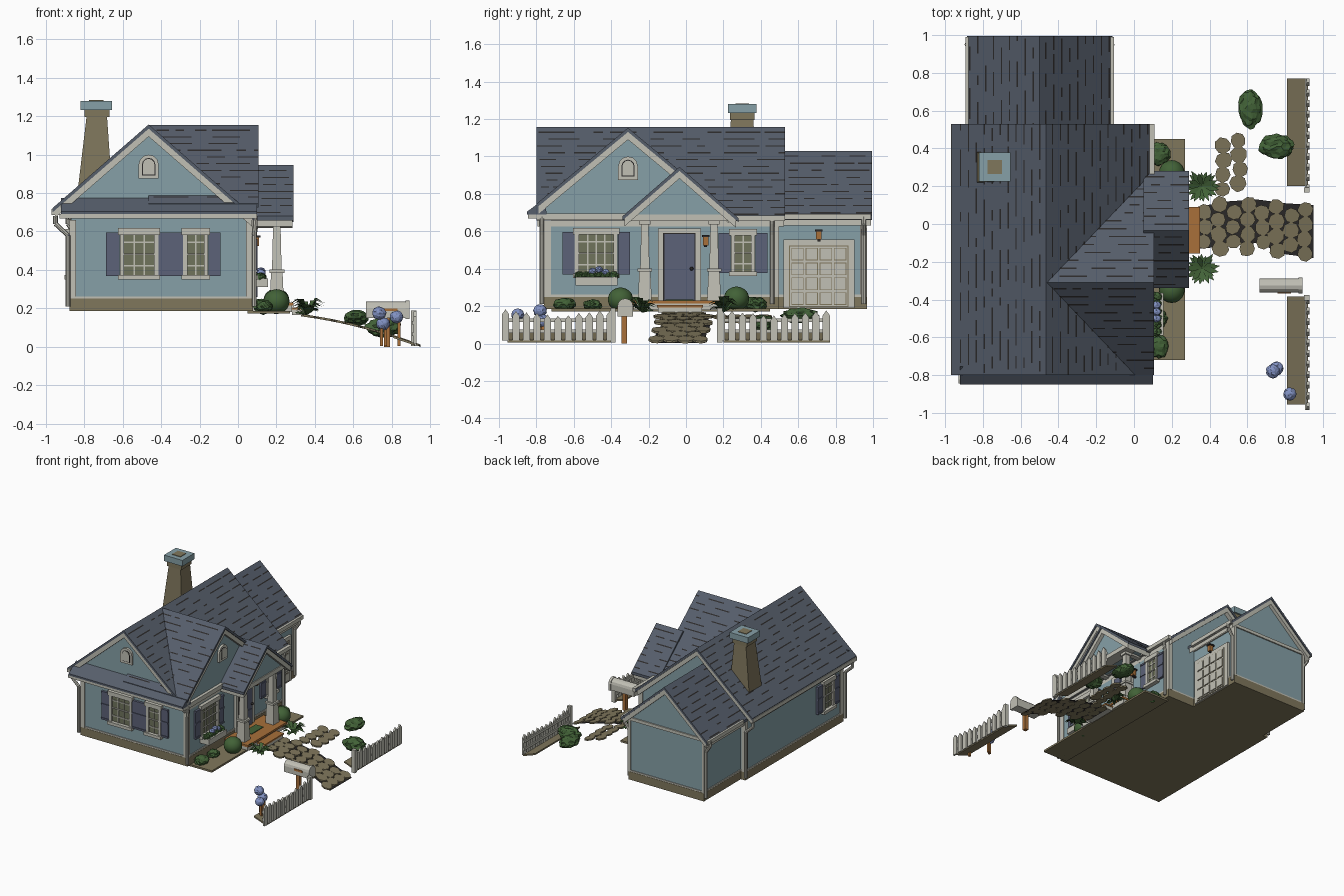
import bpy, bmesh, math, random
from mathutils import Vector, Matrix

if "Cube" in bpy.data.objects:
    bpy.data.objects.remove(bpy.data.objects["Cube"])
random.seed(4)

def material(name, r, g, b):
    m = bpy.data.materials.new(name)
    m.diffuse_color = [((c / 255 + .055) / 1.055) ** 2.4 for c in (r, g, b)] + [1]
    m.use_nodes = True
    m.node_tree.nodes["Principled BSDF"].inputs["Base Color"].default_value = m.diffuse_color
    return m
WALL = material("wall blue", 134, 160, 167)
ROOF = material("roof slate", 86, 94, 107)
TRIM = material("trim cream", 193, 192, 181)
STONE = material("stone tan", 128, 119, 92)
LEAF = material("leaf green", 66, 98, 55)
SHUT = material("shutter blue grey", 92, 98, 120)
WOOD = material("orange wood", 168, 112, 58)
BLOOM = material("blossom blue", 130, 146, 195)
GLASS = material("window olive", 112, 116, 92)
DARK = material("ink dark", 44, 42, 42)
parts = {}

def part(name, mat, smooth=False):
    return parts.setdefault(name, (bmesh.new(), mat, smooth))[0]

def frustum(name, mat, lo, hi):
    """lo/hi = (x0, x1, y0, y1, z)"""
    bm = part(name, mat)
    v = [bm.verts.new((x, y, r[4])) for r in (lo, hi)
         for x, y in ((r[0], r[2]), (r[1], r[2]), (r[1], r[3]), (r[0], r[3]))]
    for f in ((3, 2, 1, 0), (4, 5, 6, 7), (0, 1, 5, 4), (1, 2, 6, 5), (2, 3, 7, 6), (3, 0, 4, 7)):
        bm.faces.new([v[i] for i in f])

def box(name, mat, x0, x1, y0, y1, z0, z1):
    frustum(name, mat, (x0, x1, y0, y1, z0), (x0, x1, y0, y1, z1))

def pos(axis, p, t):
    return (t, p[0], p[1]) if axis == 'x' else (p[0], t, p[1])

def prism(name, mat, axis, pts, a, b):
    bm = part(name, mat)
    A = [bm.verts.new(pos(axis, p, a)) for p in pts]
    B = [bm.verts.new(pos(axis, p, b)) for p in pts]
    bm.faces.new(A); bm.faces.new(B[::-1])
    for i in range(len(A)):
        j = (i + 1) % len(A)
        bm.faces.new((A[i], B[i], B[j], A[j]))

def tube(name, mat, p, q, r):
    p, q = Vector(p), Vector(q); d = q - p
    M = Matrix.Translation((p + q) / 2) @ d.to_track_quat('Z', 'Y').to_matrix().to_4x4()
    bmesh.ops.create_cone(part(name, mat), cap_ends=True, segments=8, radius1=r, radius2=r, depth=d.length, matrix=M)

def ball(name, mat, c, r, rough=0, smooth=False):
    M = Matrix.Translation(c) @ Matrix.Diagonal((*r, 1))
    res = bmesh.ops.create_icosphere(part(name, mat, smooth), subdivisions=3, radius=1, matrix=M)
    for v in res['verts']:
        v.co = Vector(c) + (v.co - Vector(c)) * random.uniform(1 - rough, 1 + rough)

def ground(x):
    return .188 - .2 * x * x

# Roofs: slab, cream soffit/rake below, broken dark shingle lines above
def roof(name, axis, c, top, l, r, s, a, b):
    def chevron(dz, t, cut):
        l2, r2 = l - cut, r - cut
        return [(c - l2, top - dz - s * l2), (c, top - dz), (c + r2, top - dz - s * r2),
                (c + r2, top - dz - t - s * r2), (c, top - dz - t), (c - l2, top - dz - t - s * l2)]
    prism(name, ROOF, axis, chevron(0, .022, 0), a, b)
    prism(name + "_rake_trim", TRIM, axis, chevron(.021, .042, .012), a + .007, b - .007)
    bm = part(name + "_shingle_lines", DARK)
    for sign, w in ((-1, l), (1, r)):
        h = .03
        while h < w - .01:
            t = a + random.uniform(0, .08)
            while t < b - .02:
                e = min(b, t + random.uniform(.04, .2))
                bm.faces.new([bm.verts.new(pos(axis, (c + sign * k, top + .002 - s * k), u))
                              for k, u in ((h, t), (h, e), (h + .007, e), (h + .007, t))])
                t = e + random.uniform(.02, .14)
            h += .042
roof("main_roof", 'y', -.465, 1.157, .5, .55, .87, -.80, .53)
roof("cross_gable_roof", 'x', -.31, 1.153, .49, .55, .83, -.465, .107)
roof("porch_roof", 'x', -.035, .945, .305, .315, .87, .05, .29)
roof("garage_roof", 'y', -.5, 1.03, .385, .385, .9, .48, .995)
prism("pent_roof", ROOF, 'x', [(-.85, .69), (-.85, .705), (-.755, .775), (-.745, .69)], -.92, .10)
for h in (.715, .74):
    prism("pent_shingle_lines", DARK, 'x', [(-.855 + (h - .7) * 1.36, h), (-.847 + (h - .7) * 1.36, h + .006), (-.82 + (h - .7), h - .01)], -.88, .05)

# Walls and foundations
prism("main_walls", WALL, 'y', [(-.87, .2), (.07, .2), (.07, .64), (-.465, 1.105), (-.87, .75)], -.75, .488)
prism("cross_gable_wall", WALL, 'x', [(-.749, .3), (-.749, .737), (-.31, 1.1), (.2, .675), (.2, .3)], -.4, .071)
prism("porch_gable_wall", WALL, 'x', [(-.3, .665), (-.035, .895), (.23, .665)], .05, .255)
prism("garage_walls", WALL, 'y', [(-.83, .2), (-.17, .2), (-.17, .68), (-.5, .98), (-.83, .68)], .45, .96)
box("main_foundation", STONE, -.877, .078, -.758, .494, .185, .25)
box("garage_foundation", STONE, -.837, -.163, .47, .967, .185, .25)
box("main_base_trim", TRIM, -.876, .076, -.756, .492, .25, .262)
box("garage_base_trim", TRIM, -.836, -.164, .47, .965, .25, .262)
# Corner boards and eave bands
for x, y in ((-.87, -.75), (.07, -.75), (.07, .488), (-.87, .488)):
    box("corner_boards", TRIM, x - .008 if x < 0 else x - .028, x + .028 if x < 0 else x + .008,
        y - .008 if y < 0 else y - .028, y + .028 if y < 0 else y + .008, .25, .66)
for x in (-.83, -.17):
    box("garage_corner_boards", TRIM, x - .01, x + .01, .93, .968, .25, .68)
box("front_band", TRIM, -.93, .1, -.845, -.75, .668, .692)
box("right_band", TRIM, .06, .095, -.80, .22, .66, .695)
box("garage_end_band", TRIM, -.83, -.17, .955, .97, .665, .69)
box("garage_eave_band", TRIM, -.18, -.16, .49, .96, .655, .68)
# Gutters and downspouts
for x, y0, y1, z in ((.095, .25, .53, .672), (-.958, -.8, .53, .705), (-.12, .53, .99, .68), (-.88, .53, .99, .68)):
    box("gutters", TRIM, x - .012, x + .014, y0, y1, z - .018, z + .012)
for xe, xw, y in ((-.95, -.885, -.77), (.09, .085, -.77), (.095, .085, .46), (-.95, -.885, .5), (-.115, -.155, .95), (-.885, -.845, .95)):
    path = [(xe, y, .68), (xe, y, .64), (xw, y, .58), (xw, y, .21)]
    for p, q in zip(path, path[1:]):
        tube("downspouts", TRIM, p, q, .012)

# Boxes placed on a wall face: u along the wall, d outward
FACE = {'front': lambda u, d: (u, -.75 - d), 'right': lambda u, d: (.07 + d, u),
        'back': lambda u, d: (-.87 - d, u), 'garage': lambda u, d: (-.17 + d, u)}
def on(face, name, mat, u0, u1, d0, d1, z0, z1):
    (xa, ya), (xb, yb) = FACE[face](u0, d0), FACE[face](u1, d1)
    box(name, mat, min(xa, xb), max(xa, xb), min(ya, yb), max(ya, yb), z0, z1)

def window(name, face, u0, u1, z0, z1, sh, cols):
    f = .022
    on(face, name + "_glass", GLASS, u0 + f, u1 - f, -.01, .006, z0, z1)
    for a, b, c, d, t in ((u0, u0 + f, z0, z1, .02), (u1 - f, u1, z0, z1, .02),
                          (u0 - .01, u1 + .01, z1 - f, z1 + .012, .028), (u0 - .01, u1 + .01, z0 - .01, z0 + .014, .034)):
        on(face, name + "_frame", TRIM, a, b, 0, t, c, d)
    for i in range(1, cols):
        u = u0 + f + (u1 - u0 - 2 * f) * i / cols
        on(face, name + "_muntins", TRIM, u - .004, u + .004, 0, .012, z0, z1)
    for i in (1, 2, 3):
        z = z0 + (z1 - z0) * i / 4
        on(face, name + "_muntins", TRIM, u0 + f, u1 - f, 0, .012 + .003 * (i == 2), z - .004, z + .004)
    for a in (u0 - sh, u1):
        on(face, name + "_shutters", SHUT, a + .002, a + sh - .002, 0, .014, z0 + .008, z1 - .012)
        for z in (z0 + .008, (z0 + z1) / 2, z1 - .024):
            on(face, name + "_shutters", SHUT, a + .002, a + sh - .002, 0, .019, z, z + .014)
window("front_wide_window", 'front', -.615, -.415, .36, .605, .075, 3)
window("front_narrow_window", 'front', -.285, -.155, .36, .605, .065, 2)
window("right_wide_window", 'right', -.595, -.365, .36, .605, .068, 4)
window("right_narrow_window", 'right', .24, .37, .37, .6, .068, 2)
window("back_window", 'back', -.63, -.49, .36, .6, .07, 2)

# Arched gable vents
def arch(c, w, z0, z1):
    r = w / 2
    return [(c - r, z0), (c + r, z0)] + [(c + r * math.cos(a * math.pi / 6), z1 - r + r * math.sin(a * math.pi / 6)) for a in range(7)]
for ax, c, p, s in (('y', -.465, -.75, -1), ('x', -.31, .07, 1)):
    prism("vent_frames", TRIM, ax, arch(c, .105, .875, 1.0), p, p + s * .018)
    prism("vent_edges", DARK, ax, arch(c, .07, .892, .983), p, p + s * .02)
    prism("vent_panels", TRIM, ax, arch(c, .06, .897, .978), p, p + s * .023)

# Front door
on('right', "door_frame", TRIM, -.15, .08, 0, .02, .23, .615)
on('right', "door_outline", DARK, -.122, .052, 0, .023, .23, .592)
on('right', "door_leaf", SHUT, -.115, .045, 0, .027, .23, .585)
for u in (-.1, -.03):
    for z0, z1 in ((.26, .36), (.4, .56)):
        on('right', "door_panels", SHUT, u, u + .058, 0, .032, z0, z1)
ball("door_knob", DARK, (.108, .03, .4), (.01, .01, .01))
# Garage door with raised panels
on('garage', "garage_door_frame", TRIM, .52, .9, 0, .02, .19, .555)
on('garage', "garage_door_gaps", STONE, .552, .868, 0, .022, .195, .525)
on('garage', "garage_door_rails", TRIM, .556, .864, 0, .026, .2, .52)
for i in range(4):
    for j in range(4):
        u, z = .563 + i * .076, .207 + j * .079
        on('garage', "garage_panel_edges", STONE, u, u + .066, 0, .028, z, z + .067)
        on('garage', "garage_panels", TRIM, u + .004, u + .062, 0, .032, z + .004, z + .063)
# Wall lanterns
for f, u, z in (('right', .105, .55), ('garage', .71, .58)):
    on(f, "lanterns", WOOD, u - .014, u + .014, .012, .04, z - .025, z + .02)
    on(f, "lantern_caps", DARK, u - .02, u + .02, 0, .046, z + .02, z + .03)
    on(f, "lantern_caps", DARK, u - .008, u + .008, 0, .03, z - .035, z - .025)

# Porch: deck, step, columns, beams
box("porch_base", TRIM, .06, .28, -.28, .21, .18, .214)
box("porch_deck", WOOD, .06, .288, -.285, .215, .214, .23)
box("step_base", TRIM, .28, .345, -.15, .085, .165, .193)
box("step_tread", WOOD, .28, .35, -.155, .09, .193, .205)
box("door_mat", LEAF, .13, .2, -.11, .04, .23, .235)
for y in (-.22, .15):
    frustum("column_bases", TRIM, (.165, .239, y - .037, y + .037, .23), (.172, .232, y - .03, y + .03, .385))
    box("column_collars", TRIM, .163, .241, y - .039, y + .039, .385, .402)
    frustum("columns", TRIM, (.177, .227, y - .025, y + .025, .4), (.183, .221, y - .019, y + .019, .65))
    box("column_collars", TRIM, .172, .232, y - .03, y + .03, .635, .655)
    box("porch_beams", TRIM, .07, .23, y - .02, y + .02, .65, .69)
box("porch_beams", TRIM, .17, .262, -.3, .23, .655, .69)

# Chimney
frustum("chimney", STONE, (-.85, -.645, .21, .39, .68), (-.788, -.682, .24, .36, 1.2))
box("chimney_band", STONE, -.8, -.67, .235, .365, 1.195, 1.232)
box("chimney_cap", WALL, -.82, -.655, .225, .378, 1.232, 1.28)
box("chimney_opening", STONE, -.775, -.7, .265, .338, 1.27, 1.284)

# Planting bed and stone path
box("planting_bed", STONE, .05, .27, -.72, .45, .172, .187)
bm = part("path_bed", DARK)
rows = ((.33, -.13, .09), (.5, -.12, .12), (.65, -.1, .13), (.8, -.16, .11), (.95, -.18, .1))
for (xa, la, ha), (xb, lb, hb) in zip(rows, rows[1:]):
    bm.faces.new([bm.verts.new((x, y, ground(x) - .006)) for x, y in ((xa, la), (xb, lb), (xb, hb), (xa, ha))])
def stone(x, y):
    r = random.uniform(.04, .046)
    bm, n, o = part("path_stones", STONE), 8, random.random()
    rim = [(x + r * random.uniform(.9, 1.08) * math.cos(o + k * math.tau / n),
            y + r * random.uniform(.9, 1.08) * math.sin(o + k * math.tau / n)) for k in range(n)]
    T = [bm.verts.new((a, b, ground(a) + .004)) for a, b in rim]
    B = [bm.verts.new((a, b, ground(a) - .008)) for a, b in rim]
    bm.faces.new(T); bm.faces.new(B[::-1])
    for k in range(n):
        bm.faces.new((B[k], B[(k + 1) % n], T[(k + 1) % n], T[k]))
for i in range(8):
    x = .375 + i * .076
    for j in range(-3, 4):
        y = j * .078 + (i % 2) * .039 - .015 - .03 * max(0, (x - .65) / .3)
        if abs(y + .01 + .05 * max(0, (x - .65) / .3)) < .14:
            stone(x + random.uniform(-.006, .006), y)
for j in range(4):
    for x in (.475, .555):
        stone(x + random.uniform(-.008, .008), .185 + j * .076 + (x > .5) * .03)

# Picket fences
for y0, y1, post in ((-.985, -.385, -.39), (.17, .77, .18)):
    prism("fence_ledges", STONE, 'y', [(.81, ground(.81)), (.92, ground(.92)), (.92, ground(.92) - .012), (.81, ground(.81) - .012)], y0 + .03, y1)
    for z in (.055, .115):
        box("fence_rails", TRIM, .905, .916, y0, y1, z, z + .02)
    for i in range(11):
        y = y0 + .02 + i * (y1 - y0 - .04) / 10
        h = .145 + .03 * abs(i - 5) / 5 + random.uniform(-.004, .004)
        prism("fence_pickets", TRIM, 'x', [(y - .019, .015), (y + .019, .015), (y + .019, h - .022), (y, h + .004), (y - .019, h - .022)], .914, .928)
    box("fence_posts", TRIM, .9, .93, post - .014, post + .014, .005, .19)

# Mailbox
box("mailbox_post", WOOD, .76, .79, -.345, -.315, 0, .16)
prism("mailbox", TRIM, 'x', arch(-.325, .075, .15, .235), .665, .885)
prism("mailbox_door", TRIM, 'x', arch(-.325, .084, .145, .241), .872, .892)
box("mailbox_flag", WOOD, .76, .83, -.368, -.362, .185, .2)

# Shrubs, spiky plants and flowers
for c, r in (((.2, -.35, .235), .068), ((.2, .27, .24), .068)):
    ball("round_bushes", LEAF, c, (r, r, r * .95), 0, True)
for c, r in (((.13, -.65, .21), (.05, .06, .035)), ((.13, -.5, .205), (.045, .05, .03)), ((.13, .37, .21), (.06, .06, .04)),
             ((.615, .61, .15), (.062, .1, .04)), ((.755, .41, .1), (.09, .065, .05))):
    ball("leafy_shrubs", LEAF, c, r, .13)
bm = part("spiky_plants", LEAF)
for cx, cy in ((.36, .2), (.36, -.235)):
    for k in range(22):
        a, L, up = k * 2.4, random.uniform(.07, .1), random.uniform(.0, .07)
        d, n = Vector((math.cos(a), math.sin(a), 0)), Vector((-math.sin(a), math.cos(a), 0))
        o = Vector((cx, cy, .165))
        m = o + d * L * .55 + Vector((0, 0, .02 + up))
        bm.faces.new([bm.verts.new(p) for p in (o, m + n * .016, o + d * L + Vector((0, 0, .01 + up * .8)), m - n * .016)])
box("window_box", TRIM, .07, .155, -.59, -.365, .31, .355)
for k in range(6):
    ball("window_box_leaves", LEAF, (.115, -.57 + k * .037, .362), (.03, .026, .022), .15)
for y, z in ((-.5, .385), (-.465, .395), (-.43, .38)):
    ball("window_box_flowers", BLOOM, (.12, y, z), (.022, .02, .018), .08)
for x, y, z, r in ((.735, -.78, .175, .036), (.755, -.765, .12, .036), (.825, -.9, .155, .034)):
    ball("garden_flowers", BLOOM, (x, y, z), (r, r, r * .95), .06)
    box("flower_stems", WOOD, x + .005, x + .02, y - .008, y + .008, .005, z)

# Turn every collected part into an object
for name, (bm, mat, smooth) in parts.items():
    bmesh.ops.recalc_face_normals(bm, faces=bm.faces)
    me = bpy.data.meshes.new(name)
    bm.to_mesh(me); bm.free()
    me.materials.append(mat)
    for p in me.polygons:
        p.use_smooth = smooth
    bpy.context.collection.objects.link(bpy.data.objects.new(name, me))
